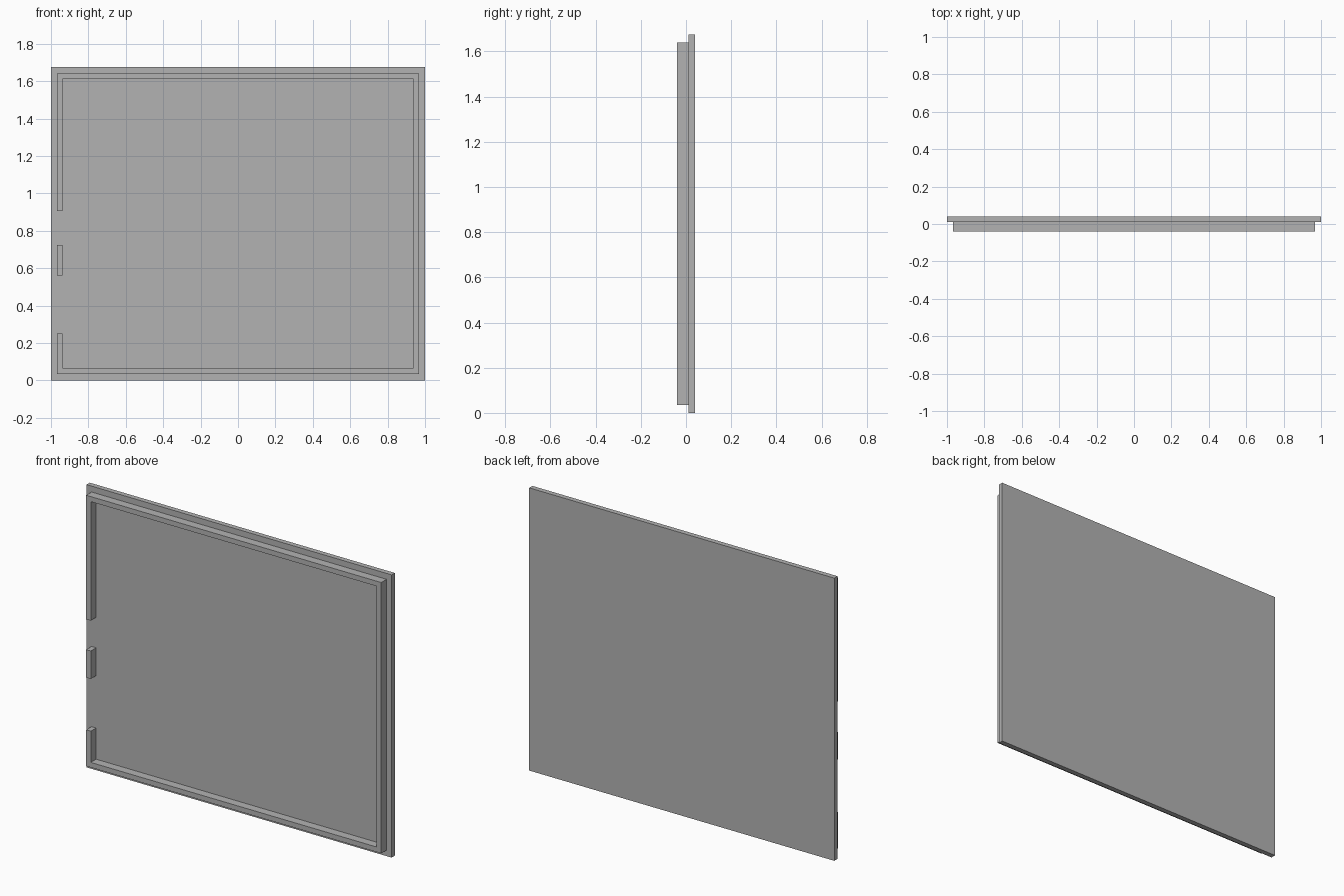
import bpy
import bmesh

cube = bpy.data.objects.get("Cube")
if cube:
    bpy.data.objects.remove(cube, do_unlink=True)

grey = bpy.data.materials.new("plain grey")
grey.use_nodes = True
colour = (0.45, 0.45, 0.45, 1)
grey.diffuse_color = colour
grey.node_tree.nodes["Principled BSDF"].inputs["Base Color"].default_value = colour


def prism(name, outline, y_front, y_back):
    """Extrude an x-z outline from y_front to y_back."""
    bm = bmesh.new()
    face = bm.faces.new([bm.verts.new((x, y_front, z)) for x, z in outline])
    moved = bmesh.ops.extrude_face_region(bm, geom=[face])["geom"]
    verts = [v for v in moved if isinstance(v, bmesh.types.BMVert)]
    bmesh.ops.translate(bm, verts=verts, vec=(0, y_back - y_front, 0))
    bmesh.ops.recalc_face_normals(bm, faces=bm.faces)
    mesh = bpy.data.meshes.new(name)
    bm.to_mesh(mesh)
    bm.free()
    mesh.materials.append(grey)
    obj = bpy.data.objects.new(name, mesh)
    bpy.context.collection.objects.link(obj)
    return obj


def rectangle(x0, x1, z0, z1):
    return [(x0, z0), (x1, z0), (x1, z1), (x0, z1)]


FRONT, JOINT, BACK = -0.04, 0.01, 0.04
HEIGHT = 1.675
OUT, INN = 0.967, 0.937          # half widths of the rim
MARGIN, INSET = 0.035, 0.065     # rim distances from the panel edge
top_out, top_in = HEIGHT - MARGIN, HEIGHT - INSET

# Back panel
prism("panel", rectangle(-1, 1, 0, HEIGHT), JOINT, BACK)

# Raised rim, open along part of the right side
prism("rim", [
    (-OUT, 0.25), (-OUT, MARGIN), (OUT, MARGIN), (OUT, top_out),
    (-OUT, top_out), (-OUT, 0.905), (-INN, 0.905), (-INN, top_in),
    (INN, top_in), (INN, INSET), (-INN, INSET), (-INN, 0.25),
], FRONT, JOINT)

# Short rim piece standing between the two openings
prism("rim_block", rectangle(-OUT, -INN, 0.56, 0.725), FRONT, JOINT)
